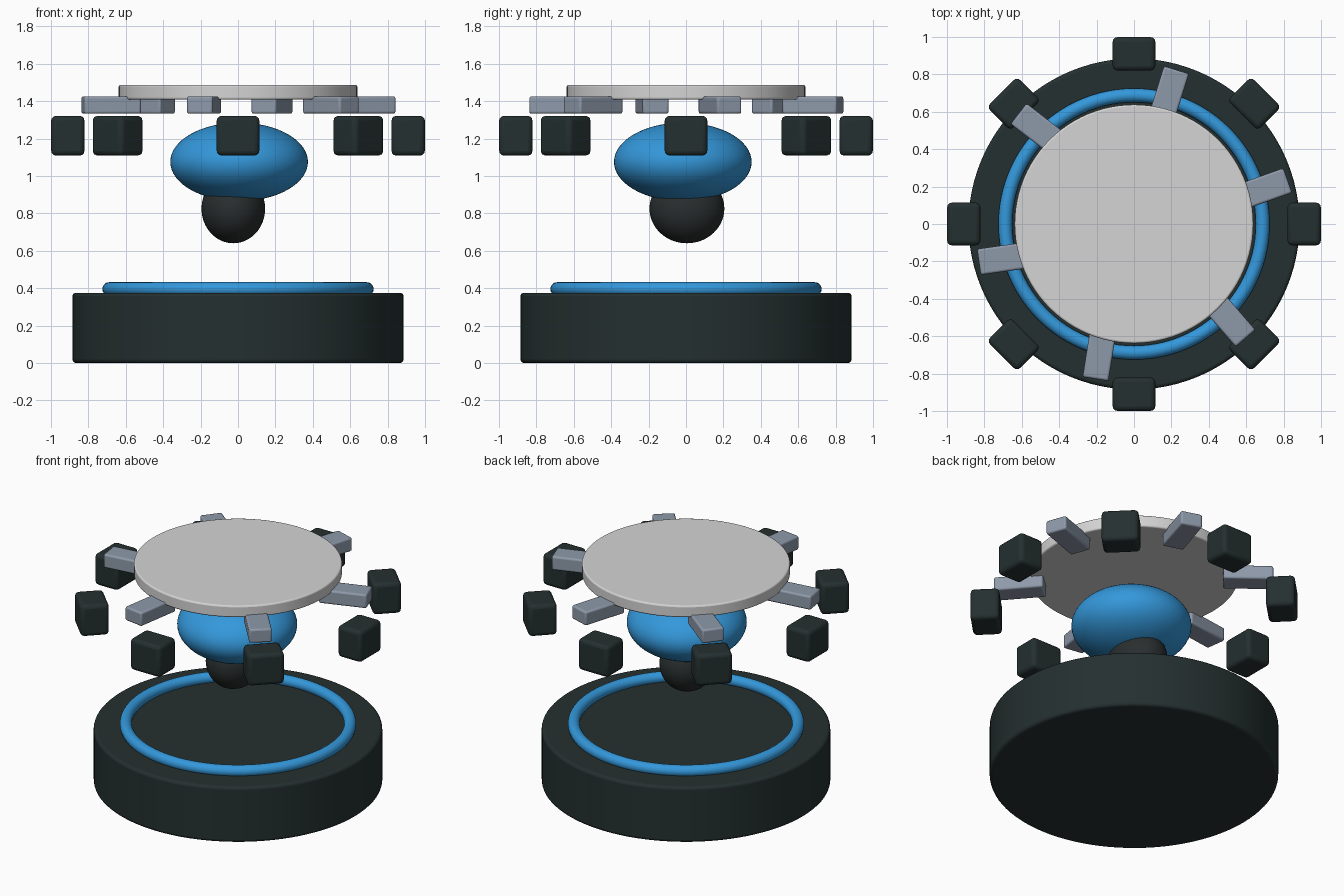
import bpy
from math import radians, cos, sin

default = bpy.data.objects.get("Cube")
if default:
    bpy.data.objects.remove(default, do_unlink=True)


def material(name, rgb):
    mat = bpy.data.materials.new(name)
    mat.use_nodes = True
    colour = (*rgb, 1.0)
    mat.diffuse_color = colour
    mat.node_tree.nodes["Principled BSDF"].inputs["Base Color"].default_value = colour
    return mat


DARK = material("dark slate", (0.018, 0.029, 0.029))
CHARCOAL = material("charcoal", (0.022, 0.027, 0.027))
BLUE = material("bright blue", (0.034, 0.314, 0.708))
GREY = material("blue grey", (0.27, 0.32, 0.40))
WHITE = material("pale grey", (0.66, 0.66, 0.66))


def finish(name, mat, bevel=0.0):
    """Name, colour, bevel and smooth the newly added part."""
    obj = bpy.context.object
    obj.name = obj.data.name = name
    obj.data.materials.append(mat)
    bpy.ops.object.transform_apply(location=False, rotation=False, scale=True)
    if bevel:
        mod = obj.modifiers.new("Rounded edges", "BEVEL")
        mod.width = bevel
        mod.segments = 3
        mod.limit_method = "ANGLE"
        mod.angle_limit = radians(40)
    bpy.ops.object.shade_smooth_by_angle(angle=radians(35))
    return obj


def disc(name, radius, bottom, top, mat, bevel):
    bpy.ops.mesh.primitive_cylinder_add(vertices=96, radius=radius, depth=top - bottom,
                                        location=(0, 0, (bottom + top) / 2))
    finish(name, mat, bevel)


def ellipsoid(name, centre, radii, mat):
    bpy.ops.mesh.primitive_uv_sphere_add(segments=64, ring_count=32, radius=1, location=centre)
    bpy.context.object.scale = radii
    finish(name, mat)


def radial_block(name, angle, radius, z, size, mat, bevel, twist=0):
    """Block whose local x points outward, turned by twist degrees."""
    a = radians(angle)
    bpy.ops.mesh.primitive_cube_add(size=1, location=(radius * cos(a), radius * sin(a), z),
                                    rotation=(0, 0, radians(angle + twist)))
    bpy.context.object.scale = size
    finish(name, mat, bevel)


# Base with glowing ring
disc("base", 0.885, 0, 0.375, DARK, 0.018)
bpy.ops.mesh.primitive_torus_add(major_radius=0.688, minor_radius=0.037, major_segments=96,
                                 minor_segments=20, location=(0, 0, 0.395))
finish("base_ring", BLUE)

# Floating core
ellipsoid("lower_core", (-0.025, 0.005, 0.825), (0.17, 0.2, 0.185), CHARCOAL)
ellipsoid("upper_core", (0.006, -0.017, 1.075), (0.368, 0.368, 0.21), BLUE)

# Top plate
disc("top_plate", 0.638, 1.408, 1.487, WHITE, 0.01)

# Ring of floating blocks
for i in range(8):
    radial_block(f"orbit_block_{i + 1}", i * 45, 0.91, 1.215,
                 (0.178, 0.228, 0.212), DARK, 0.025)

# Slightly uneven arms under the plate
for i, twist in enumerate((4.6, -2.3, 7.3, -7, 6, -4)):
    radial_block(f"plate_arm_{i + 1}", 15 + i * 60, 0.702, 1.379,
                 (0.305, 0.14, 0.093), GREY, 0.012, twist)
